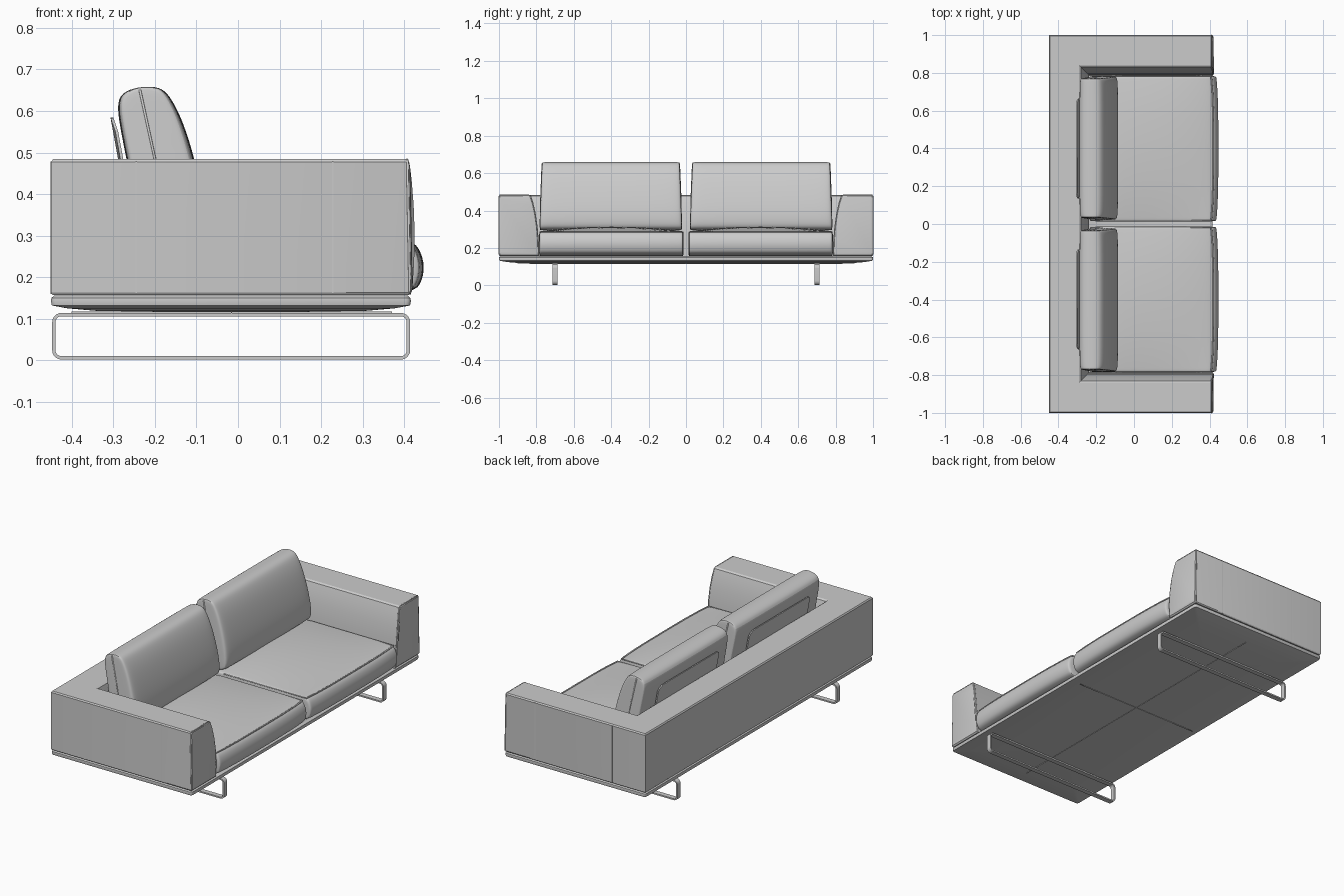
import bpy, bmesh, math
from mathutils import Vector

if "Cube" in bpy.data.objects:
    bpy.data.objects.remove(bpy.data.objects["Cube"], do_unlink=True)

grey = bpy.data.materials.new("grey_upholstery")
grey.use_nodes = True
COLOR = (0.6, 0.6, 0.6, 1)
grey.diffuse_color = COLOR
grey.node_tree.nodes["Principled BSDF"].inputs["Base Color"].default_value = COLOR


def finish(ob, angle=35, subsurf=0):
    """Assign the material, optional subdivision and smooth shading."""
    ob.data.materials.append(grey)
    if ob.type == "MESH":
        if subsurf:
            mod = ob.modifiers.new("soften", "SUBSURF")
            mod.levels = mod.render_levels = subsurf
        bpy.ops.object.select_all(action="DESELECT")
        ob.select_set(True)
        bpy.context.view_layer.objects.active = ob
        bpy.ops.object.shade_smooth_by_angle(angle=math.radians(angle))
    return ob


def loft(name, rings, angle=35, subsurf=0):
    """Skin a list of closed rings and cap both ends."""
    bm = bmesh.new()
    loops = [[bm.verts.new(p) for p in ring] for ring in rings]
    n = len(loops[0])
    for a, b in zip(loops, loops[1:]):
        for i in range(n):
            j = (i + 1) % n
            bm.faces.new((a[i], a[j], b[j], b[i]))
    bm.faces.new(loops[0])
    bm.faces.new(loops[-1])
    bmesh.ops.recalc_face_normals(bm, faces=bm.faces[:])
    me = bpy.data.meshes.new(name)
    bm.to_mesh(me)
    bm.free()
    ob = bpy.data.objects.new(name, me)
    bpy.context.collection.objects.link(ob)
    return finish(ob, angle, subsurf)


def box(name, lo, hi):
    """Axis-aligned box from two corners."""
    rings = [[(lo[0], lo[1], z), (hi[0], lo[1], z), (hi[0], hi[1], z), (lo[0], hi[1], z)]
             for z in (lo[2], hi[2])]
    return loft(name, rings)


def piping(name, points, radius=0.004, cyclic=False):
    """Thin round cord through the points."""
    cu = bpy.data.curves.new(name, "CURVE")
    cu.dimensions = "3D"
    cu.bevel_depth = radius
    cu.bevel_resolution = 2
    sp = cu.splines.new("POLY")
    sp.points.add(len(points) - 1)
    for p, co in zip(sp.points, points):
        p.co = (*co, 1)
    sp.use_cyclic_u = cyclic
    ob = bpy.data.objects.new(name, cu)
    bpy.context.collection.objects.link(ob)
    return finish(ob)


def rounded_rect(u0, u1, v0, v1, r, steps=6):
    """Outline of a rounded rectangle in two dimensions."""
    out = []
    for cu, cv, start in ((u1 - r, v1 - r, 0), (u0 + r, v1 - r, 90),
                          (u0 + r, v0 + r, 180), (u1 - r, v0 + r, 270)):
        for k in range(steps + 1):
            a = math.radians(start + 90 * k / steps)
            out.append((cu + r * math.cos(a), cv + r * math.sin(a)))
    return out


# Base platform with a shallow pillowed underside
base_rings = []
for inset, z in ((0.008, 0.156), (0.001, 0.15), (0, 0.142), (0.002, 0.132),
                 (0.04, 0.125), (0.11, 0.119), (0.3, 0.116)):
    base_rings.append([(x, y, z) for x, y in rounded_rect(
        -0.45 + inset, 0.416 - inset, -1 + inset, 1 - inset, 0.012, 3)])
loft("base_platform", base_rings)
box("underside_seam_long", (-0.017, -0.9, 0.114), (-0.014, 0.9, 0.117))
box("underside_seam_cross", (-0.4, -0.002, 0.114), (0.37, 0.002, 0.117))

# Arms and back: one profile swept round a mitred U, with bulging arm fronts
profile = [(0.004, 0.157), (0, 0.163), (0, 0.477), (0.005, 0.484), (0.16, 0.484),
           (0.17, 0.478), (0.182, 0.44), (0.195, 0.38), (0.205, 0.31),
           (0.211, 0.23), (0.213, 0.157)]


def arm_front(side, grow, shrink):
    ring = []
    for d, z in profile:
        bulge = 1 - ((z - 0.29) / 0.2) ** 2
        dd = 0.1 + (d - 0.1) * shrink
        zz = 0.32 + (z - 0.32) * shrink
        ring.append((0.404 + 0.012 * bulge + grow, side * (1 - dd), zz))
    return ring


def corner(side):
    return [(-0.45 + d, side * (1 - d), z) for d, z in profile]


loft("arms_and_back", [arm_front(-1, 0.009, 0.9), arm_front(-1, 0.007, 0.96), arm_front(-1, 0, 1),
                       corner(-1), corner(1),
                       arm_front(1, 0, 1), arm_front(1, 0.007, 0.96), arm_front(1, 0.009, 0.9)], 30)

for side, label in ((-1, "right"), (1, "left")):
    # Panel seams on the outer arm, arm front and back
    for x in (-0.245, 0.228):
        y0, y1 = sorted((side * 0.998, side * 1.001))
        box(f"{label}_arm_seam", (x - 0.002, y0, 0.16), (x + 0.002, y1, 0.478))
    for y in (0.37, 0.8):
        box(f"{label}_back_seam", (-0.451, side * y - 0.002, 0.16),
            (-0.448, side * y + 0.002, 0.478))
    front = arm_front(side, 0.002, 0.99)
    piping(f"{label}_arm_front_piping", front[1:], 0.003)

    # Sled leg: flat bar bent into a rounded rectangle
    outer = rounded_rect(-0.447, 0.414, 0.002, 0.114, 0.022)
    inner = rounded_rect(-0.439, 0.406, 0.01, 0.106, 0.014)
    yc = side * 0.70
    leg_rings = [[(x, yc - 0.014, z) for x, z in outer], [(x, yc + 0.014, z) for x, z in outer],
                 [(x, yc + 0.014, z) for x, z in inner], [(x, yc - 0.014, z) for x, z in inner]]
    bm_rings = list(zip(*leg_rings))
    loft(f"{label}_sled_leg", [list(r) for r in bm_rings] + [list(bm_rings[0])])

    # Seat cushion: crowned top, bulging front edge
    yc, half = side * 0.399, 0.387
    rings, edge = [], []
    for t in (-1, -0.985, -0.95, -0.8, -0.5, 0, 0.5, 0.8, 0.95, 0.985, 1):
        b = 1 - t ** 4
        end = abs(t) == 1
        f = 0.408 + 0.012 * b - (0.014 if end else 0)
        top = 0.283 - (0.008 if end else 0)
        crown = 0.028 * (1 - t * t)
        y = yc + half * t
        rings.append([(-0.24, y, 0.157), (0.1, y, 0.157), (f - 0.005, y, 0.157),
                      (f + 0.02, y, 0.18), (f + 0.031, y, 0.225), (f + 0.018, y, 0.268),
                      (f, y, top + 0.003), (f - 0.03, y, top + 0.005 + crown * 0.2),
                      (0.25, y, top + 0.006 + crown * 0.7), (0.05, y, top + 0.006 + crown),
                      (-0.15, y, top + 0.006 + crown), (-0.24, y, top)])
        edge.append((f, y, top + 0.002))
    loft(f"{label}_seat_cushion", rings, 50, 2)
    rear = [(-0.1, edge[-2][1], 0.285)]
    piping(f"{label}_seat_piping", [(-0.1, edge[1][1], 0.285)] + edge[1:-1] + rear)

    # Back cushion: leaning rounded wedge
    shape = [(-0.235, 0.295), (-0.17, 0.295), (-0.1, 0.297), (-0.082, 0.32), (-0.084, 0.39),
             (-0.104, 0.485), (-0.132, 0.575), (-0.16, 0.63), (-0.182, 0.656), (-0.22, 0.66),
             (-0.262, 0.653), (-0.291, 0.633), (-0.288, 0.58), (-0.268, 0.485), (-0.25, 0.38)]
    rings = []
    for t, s in ((-1, 0.72), (-0.995, 0.88), (-0.96, 0.95), (-0.85, 0.985), (-0.4, 1),
                 (0.4, 1), (0.85, 0.985), (0.96, 0.95), (0.995, 0.88), (1, 0.72)):
        ring = []
        for x, z in shape:
            mid = -0.165 - (z - 0.3) * 0.19
            y = yc + side * 0.003 + t * (0.381 - 0.012 * (z - 0.3) / 0.35)
            ring.append((mid + (x - mid) * s, y, 0.48 + (z - 0.48) * (0.85 + 0.15 * s if s < 0.8 else 1)))
        rings.append(ring)
    loft(f"{label}_back_cushion", rings, 50, 2)
    # Gusset seam over the sides and top
    y0, y1 = yc + side * 0.003 - 0.378, yc + side * 0.003 + 0.378
    piping(f"{label}_back_cushion_seam",
           [(-0.165, y0, 0.31), (-0.2, y0 + 0.004, 0.485), (-0.236, y0 + 0.01, 0.65),
            (-0.236, y1 - 0.01, 0.65), (-0.2, y1 - 0.004, 0.485), (-0.165, y1, 0.31)], 0.003)

    # Curved support plate behind the cushion
    plate = rounded_rect(yc - 0.265, yc + 0.265, 0.3, 0.584, 0.035)
    plate_rings = []
    for off in (0, 0.007):
        plate_rings.append([(-0.252 - 0.052 * ((z - 0.3) / 0.284) ** 2 - off + 0.004, y, z)
                            for y, z in plate])
    loft(f"{label}_back_support", plate_rings)
